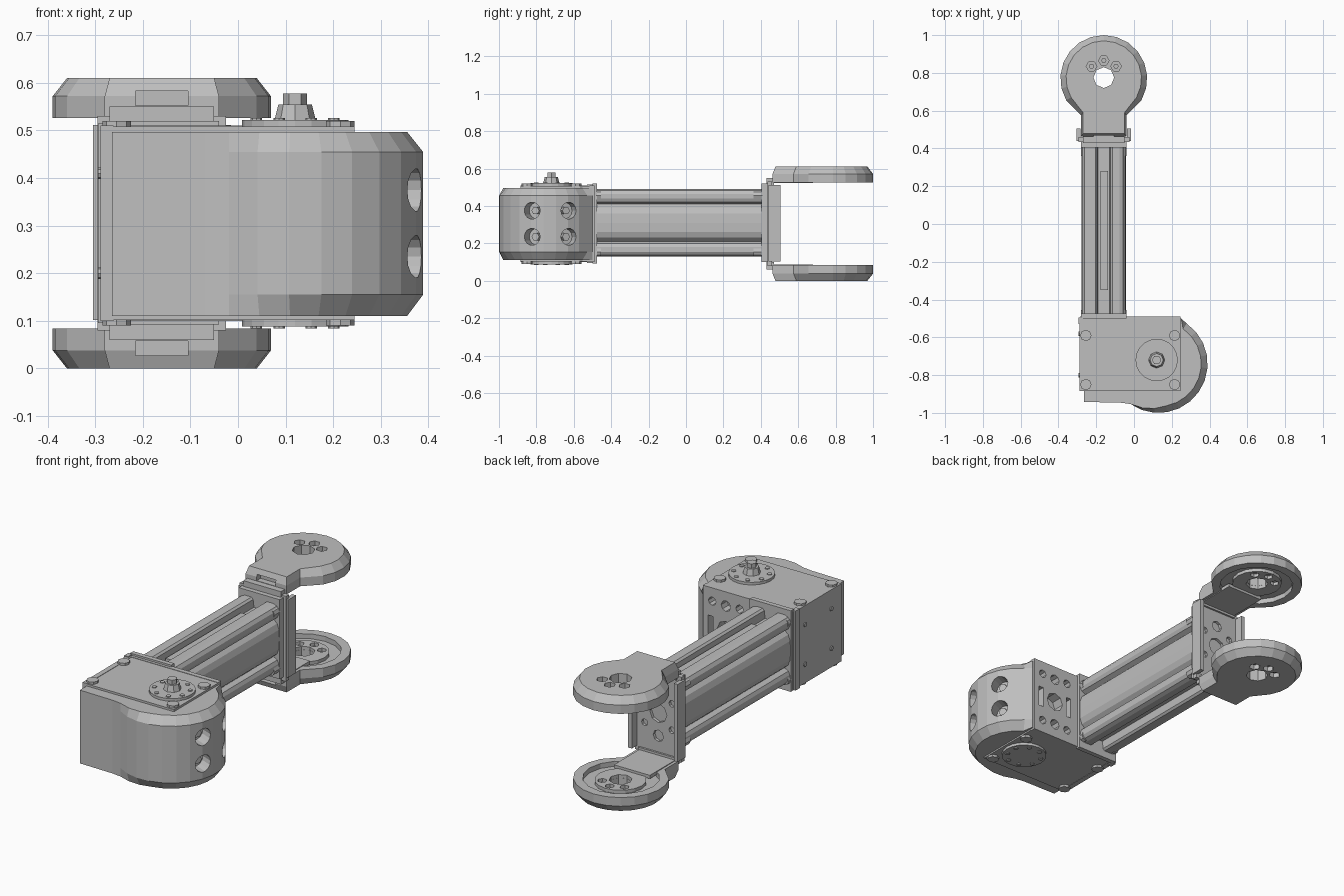
import bpy, bmesh, math
from mathutils import Vector

if "Cube" in bpy.data.objects:
    bpy.data.objects.remove(bpy.data.objects["Cube"])

grey = bpy.data.materials.new("machined grey")
grey.diffuse_color = (0.52, 0.52, 0.52, 1)
grey.use_nodes = True
grey.node_tree.nodes["Principled BSDF"].inputs["Base Color"].default_value = grey.diffuse_color
MID = 0.305  # height of the horizontal symmetry plane


def finish(bm, name):
    bmesh.ops.recalc_face_normals(bm, faces=bm.faces)
    me = bpy.data.meshes.new(name)
    bm.to_mesh(me)
    bm.free()
    me.materials.append(grey)
    ob = bpy.data.objects.new(name, me)
    bpy.context.collection.objects.link(ob)
    return ob


def loft(name, levels):
    """Skin a stack of equal-length point loops and cap both ends."""
    bm = bmesh.new()
    loops = [[bm.verts.new(p) for p in lv] for lv in levels]
    n = len(loops[0])
    for a, b in zip(loops, loops[1:]):
        for i in range(n):
            j = (i + 1) % n
            bm.faces.new((a[i], a[j], b[j], b[i]))
    bm.faces.new(loops[0])
    bm.faces.new(loops[-1])
    return finish(bm, name)


def box(name, x0, x1, y0, y1, z0, z1):
    return loft(name, [[(x0, y0, z), (x1, y0, z), (x1, y1, z), (x0, y1, z)] for z in (z0, z1)])


def rod(name, start, end, r, sides=12, r2=None):
    a, b = Vector(start), Vector(end)
    q = (b - a).to_track_quat('Z', 'Y')
    ring = [Vector((math.cos(t), math.sin(t), 0)) for t in
            (2 * math.pi * i / sides for i in range(sides))]
    return loft(name, [[p + q @ (v * rr) for v in ring]
                       for p, rr in ((a, r), (b, r if r2 is None else r2))])


def cut(ob, cutters):
    bpy.context.view_layer.objects.active = ob
    for c in cutters:
        c.hide_render = True
        m = ob.modifiers.new("cut", 'BOOLEAN')
        m.operation, m.solver, m.object = 'DIFFERENCE', 'EXACT', c
        bpy.ops.object.modifier_apply(modifier=m.name)
        bpy.data.objects.remove(c, do_unlink=True)


def mirror_down(ob, name):
    """Copy a part below the symmetry plane."""
    bm = bmesh.new()
    bm.from_mesh(ob.data)
    for v in bm.verts:
        v.co.z = 2 * MID - v.co.z
    return finish(bm, name)


# Motor housing: straight left side, round right side, chamfered rims
CX, CY = 0.13, -0.74
arc = [(CX + 0.26 * math.cos(a), CY + 0.26 * math.sin(a)) for a in
       (math.radians(-125 + 15 * i) for i in range(13))]


def housing_loop(z, s):
    pts = [(-0.265, -0.5), (-0.265, -0.942), (-0.07, -0.946)]
    for i, (x, y) in enumerate(arc):
        k = 1 + (s - 1) * min(1, i / 3)  # chamfer fades in from the straight front
        pts.append((CX + (x - CX) * k, CY + (y - CY) * k))
    return [(x, y, z) for x, y in pts + [(0.25, -0.5)]]


housing = loft("motor_housing", [housing_loop(0.11, 0.87), housing_loop(0.155, 1),
                                 housing_loop(0.455, 1), housing_loop(0.497, 0.87)])
cutters = []
for ang in (-22, 23):
    d = Vector((math.cos(math.radians(ang)), math.sin(math.radians(ang)), 0))
    for z in (0.235, 0.375):
        c = Vector((CX, -0.725, z))
        cutters.append(rod("hole_cutter", c + d * 0.19, c + d * 0.32, 0.045, 14))
        rod("recessed_screw", c + d * 0.185, c + d * 0.215, 0.022, 6)
cut(housing, cutters)

# Bracket around the housing: left, top, bottom and pierced rear plate
box("left_plate", -0.289, -0.262, -0.885, -0.495, 0.10, 0.510)
box("left_rear_flange", -0.294, -0.27, -0.53, -0.495, 0.095, 0.515)
for y in (-0.58, -0.80):
    for z in (0.2, 0.41):
        rod("left_screw", (-0.28, y, z), (-0.294, y, z), 0.012, 8)
rear = box("rear_plate", -0.285, 0.245, -0.515, -0.49, 0.10, 0.510)
for part in (rear, housing):
    holes = [rod("c", (0.11, -0.55, MID), (0.11, -0.45, MID), 0.05, 8)]
    for s in (-1, 1):
        holes += [rod("c", (0.11, -0.54, MID + s * 0.13), (0.11, -0.45, MID + s * 0.13), 0.028, 8),
                  box("c", 0.11 + s * 0.09 - 0.014, 0.11 + s * 0.09 + 0.014, -0.54, -0.45, 0.25, 0.36)]
        holes += [rod("c", (0.11 + s * 0.08, -0.54, z), (0.11 + s * 0.08, -0.45, z), 0.022, 8)
                  for z in (0.17, 0.44)]
    cut(part, holes)

# Top plate, output disc and screws, repeated below
top_parts = [box("cover_plate", -0.288, 0.245, -0.885, -0.495, 0.49, 0.508),
             rod("output_disc", (0.12, -0.72, 0.50), (0.12, -0.72, 0.522), 0.112, 20)]
for i in range(8):
    a = math.pi * (i + 0.5) / 4
    x, y = 0.12 + 0.088 * math.cos(a), -0.72 + 0.088 * math.sin(a)
    top_parts.append(rod("disc_screw", (x, y, 0.515), (x, y, 0.526), 0.012, 8))
for x in (-0.255, 0.215):
    for y in (-0.59, -0.85):
        top_parts.append(rod("corner_screw", (x, y, 0.50), (x, y, 0.52), 0.03, 8))
for ob in top_parts:
    mirror_down(ob, "lower_" + ob.name.split(".")[0])
rod("output_hub", (0.12, -0.72, 0.515), (0.12, -0.72, 0.555), 0.045, 8, 0.035)
rod("output_bolt", (0.12, -0.72, 0.55), (0.12, -0.72, 0.578), 0.025, 6)

# Extruded beam: bulging sides between four corner rails, slots above and below
HX, HZ = 0.118, 0.18
quarter = [(HX, 0.0), (HX - 0.002, 0.05), (HX - 0.013, 0.08), (HX - 0.035, 0.1),
           (HX - 0.012, 0.112), (HX - 0.004, 0.13), (HX - 0.004, 0.155), (HX - 0.015, 0.172),
           (HX - 0.035, HZ), (0.045, HZ), (0.035, HZ - 0.01), (0.03, HZ - 0.05)]
section = []
for sx, sz in ((1, 1), (-1, 1), (-1, -1), (1, -1)):
    # the side midpoint is shared, so only one of each pair keeps it
    q = quarter if sx * sz > 0 else quarter[:0:-1]
    section += [(-0.16 + sx * x, 0.31 + sz * z) for x, z in q]
loft("beam", [[(x, y, z) for x, z in section] for y in (-0.5, 0.42)])
box("top_slot_strip", -0.178, -0.138, -0.35, 0.28, 0.42, 0.462)

# Beam end plates and their screws
box("front_end_plate", -0.28, -0.04, -0.50, -0.475, 0.092, 0.52)
box("rear_end_plate", -0.28, -0.04, 0.405, 0.44, 0.10, 0.52)
for x in (-0.255, -0.065):
    for z in (0.155, 0.455):
        rod("end_screw", (x, 0.36, z), (x, 0.41, z), 0.026, 8)
        rod("front_screw", (x, -0.48, z), (x, -0.455, z), 0.026, 8)

# Fork bracket: pierced web with two side flanges
web = box("fork_web", -0.295, -0.025, 0.435, 0.46, 0.08, 0.53)
cut(web, [rod("c", (-0.16 + dx, 0.445, MID + dz), (-0.16 + dx, 0.5, MID + dz), r, 8)
          for dx, dz, r in ((0, 0, .05), (0, .12, .03), (0, -.12, .03), (-.08, .07, .018),
                            (.08, .07, .018), (-.08, -.07, .018), (.08, -.07, .018))])
for x in (-0.305, -0.037):
    box("fork_flange", x, x + 0.022, 0.44, 0.505, 0.102, 0.512)


# Fork cap: round end with a narrow neck, chamfered outside, hollow inside
def cap_loop(z, r, w, y0, y1):
    pts = [(-w, y1), (-w, y0), (w, y0), (w, y1)]
    pts += [(r * math.cos(a), 0.77 + r * math.sin(a)) for a in
            (math.radians(-30 + 17.143 * i) for i in range(15))]
    return [(x - 0.16, y, z) for x, y in pts]


cap = loft("fork_cap", [cap_loop(0.526, 0.23, 0.12, 0.463, 0.575),
                        cap_loop(0.572, 0.23, 0.12, 0.463, 0.575),
                        cap_loop(0.61, 0.2, 0.11, 0.478, 0.59)])
cap_cuts = [rod("c", (-0.16, 0.775, 0.4), (-0.16, 0.775, 0.7), 0.055, 8),
            rod("c", (-0.16, 0.77, 0.5), (-0.16, 0.77, 0.552), 0.185, 16),
            box("c", -0.215, -0.105, 0.4, 0.495, 0.552, 0.583)]
bolts = [(-0.225, 0.835), (-0.16, 0.865), (-0.095, 0.835)]
cap_cuts += [rod("c", (x, y, 0.575), (x, y, 0.7), 0.028, 6) for x, y in bolts]
cut(cap, cap_cuts)
for x, y in bolts:
    mirror_down(rod("cap_bolt", (x, y, 0.57), (x, y, 0.592), 0.014, 6), "lower_cap_bolt")

# Fork arm plate and bearing ring under the cap
arm = box("fork_arm", -0.265, -0.055, 0.44, 0.68, 0.522, 0.54)
ring = rod("bearing_ring", (-0.16, 0.775, 0.535), (-0.16, 0.775, 0.56), 0.125, 16)
cut(ring, [rod("c", (-0.16, 0.775, 0.5), (-0.16, 0.775, 0.6), 0.056, 8)]
    + [rod("c", (x, y, 0.5), (x, y, 0.7), 0.023, 6) for x, y in bolts])
step = box("neck_step", -0.27, -0.05, 0.43, 0.47, 0.51, 0.55)
for ob in (cap, arm, ring, step):
    mirror_down(ob, "lower_" + ob.name)
